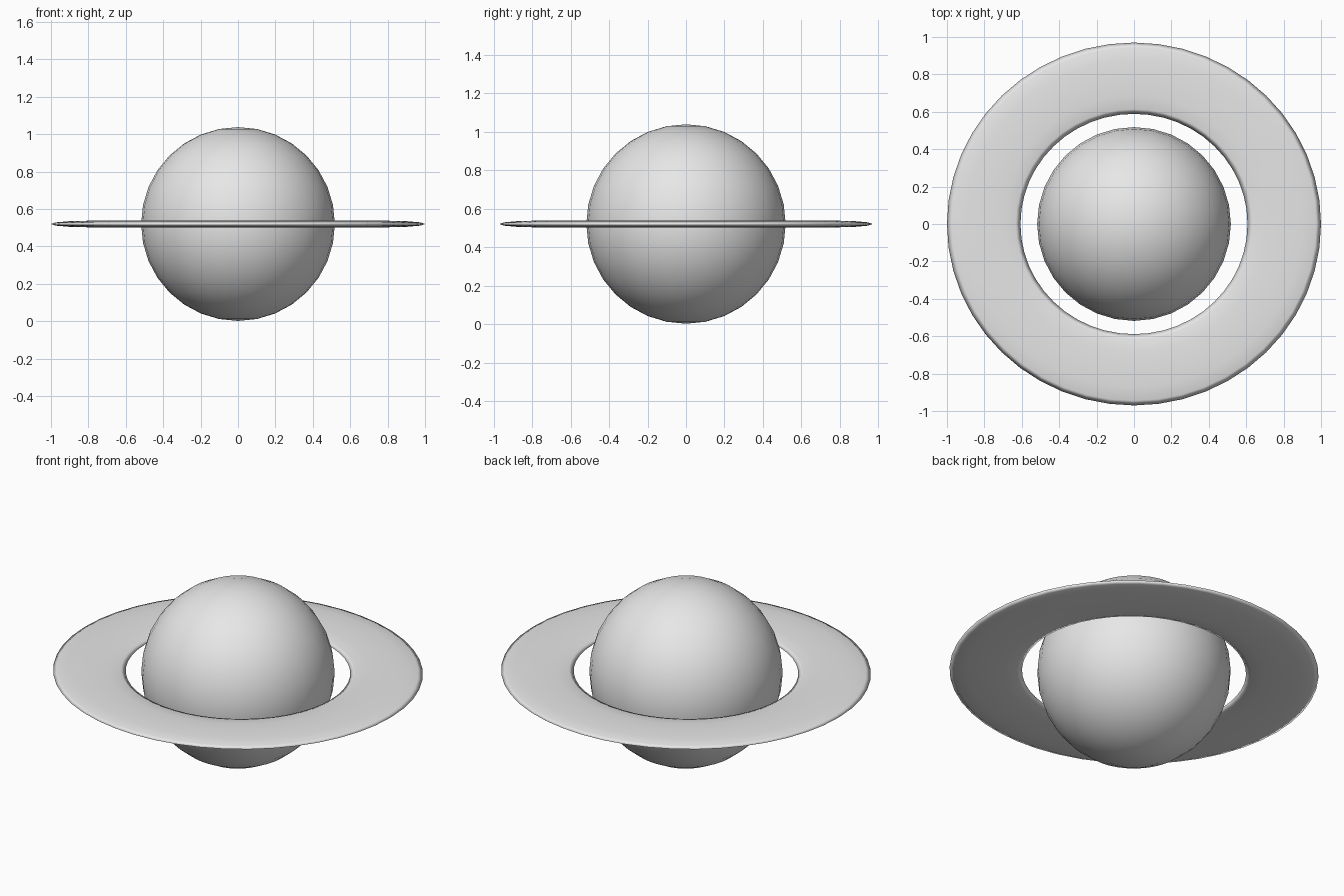
import bpy

cube = bpy.data.objects.get("Cube")
if cube:
    bpy.data.objects.remove(cube, do_unlink=True)

# Single plain grey for the whole model
grey = bpy.data.materials.new("light_grey")
grey.use_nodes = True
colour = (0.8, 0.8, 0.8, 1.0)
grey.diffuse_color = colour
for node in grey.node_tree.nodes:
    if node.type == "BSDF_PRINCIPLED":
        node.inputs["Base Color"].default_value = colour

CENTRE = (0, 0, 0.52)


def finish(name, scale=(1, 1, 1)):
    """Name, scale, smooth and colour the part just added."""
    part = bpy.context.object
    part.name = name
    part.scale = scale
    bpy.ops.object.transform_apply(location=False, rotation=False, scale=True)
    for face in part.data.polygons:
        face.use_smooth = True
    part.data.materials.append(grey)
    return part


# Globe
bpy.ops.mesh.primitive_uv_sphere_add(
    segments=32, ring_count=16, radius=0.518, location=CENTRE)
finish("planet_globe")

# Flattened, slightly oval ring
INNER, OUTER, HALF_THICKNESS = 0.607, 1.0, 0.0175
major = (OUTER + INNER) / 2
minor = (OUTER - INNER) / 2
bpy.ops.mesh.primitive_torus_add(
    major_segments=48, minor_segments=12,
    major_radius=major, minor_radius=minor, location=CENTRE)
finish("planet_ring", (1, 0.97, HALF_THICKNESS / minor))
